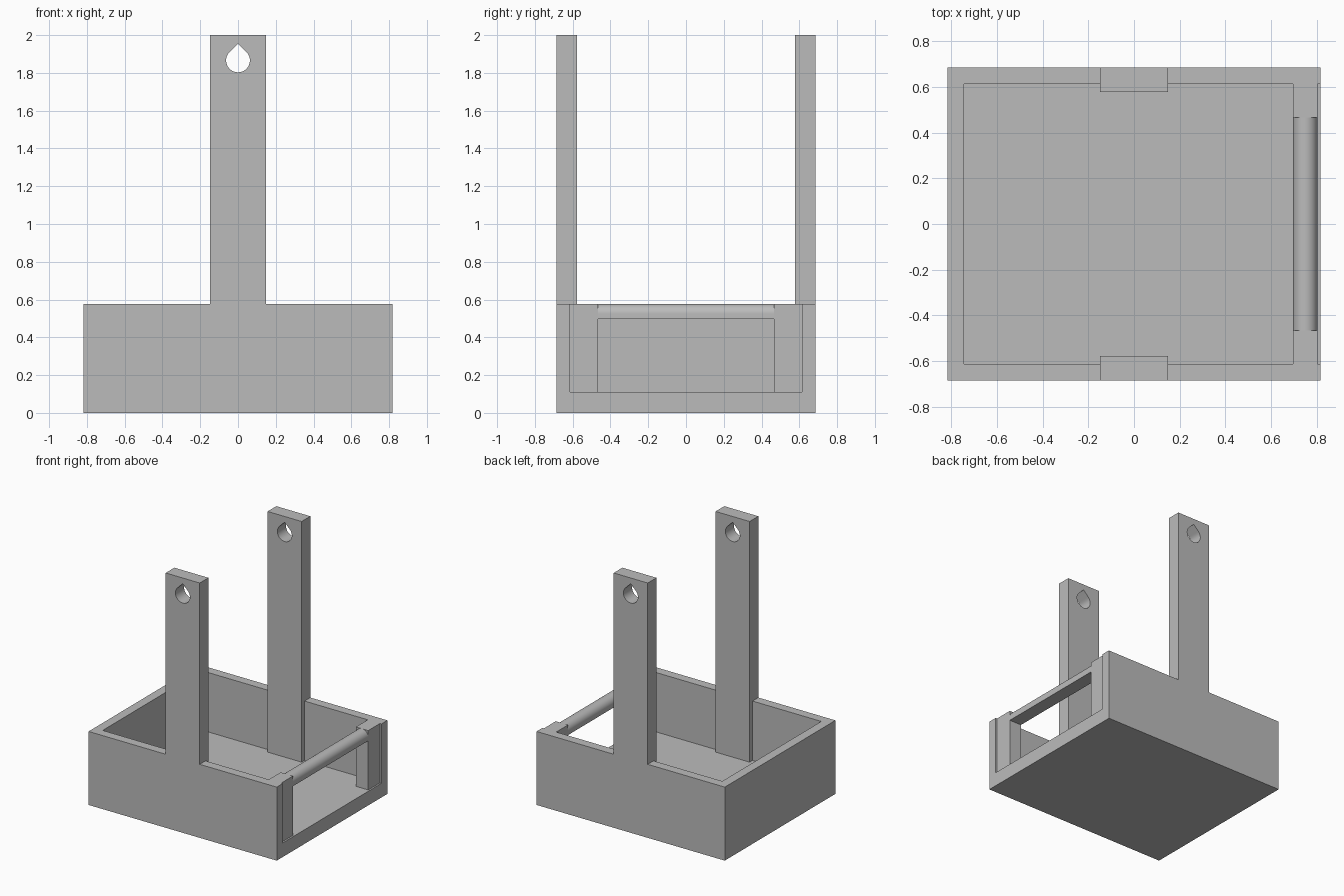
import bpy
import bmesh
import math
from mathutils import Vector

if "Cube" in bpy.data.objects:
    bpy.data.objects.remove(bpy.data.objects["Cube"])

# Main dimensions
HALF_X, HALF_Y = 0.817, 0.686
RIM, FLOOR, TOP = 0.577, 0.111, 2.0
ARM_HALF, ARM_INNER = 0.148, 0.578
WALL_INNER = 0.614
IN_LEFT, IN_RIGHT, POST_OUT = -0.745, 0.697, 0.804
GAP, BAR_BOTTOM = 0.467, 0.497
ABOVE = TOP + 0.2

grey = bpy.data.materials.new("plain grey")
grey.use_nodes = True
colour = (0.5, 0.5, 0.5, 1)
grey.diffuse_color = colour
grey.node_tree.nodes["Principled BSDF"].inputs["Base Color"].default_value = colour


def prism(name, points, axis, start, end):
    """Extrude a 2D outline (x,z along y, or x,y along z) from start to end."""
    place = (lambda a, b: (a, start, b)) if axis == "y" else (lambda a, b: (a, b, start))
    shift = Vector((0, end - start, 0) if axis == "y" else (0, 0, end - start))
    bm = bmesh.new()
    face = bm.faces.new([bm.verts.new(place(a, b)) for a, b in points])
    extruded = bmesh.ops.extrude_face_region(bm, geom=[face], use_keep_orig=True)["geom"]
    bmesh.ops.translate(bm, vec=shift,
                        verts=[v for v in extruded if isinstance(v, bmesh.types.BMVert)])
    bmesh.ops.recalc_face_normals(bm, faces=bm.faces)
    mesh = bpy.data.meshes.new(name)
    bm.to_mesh(mesh)
    bm.free()
    mesh.materials.append(grey)
    obj = bpy.data.objects.new(name, mesh)
    bpy.context.collection.objects.link(obj)
    return obj


def activate(obj):
    bpy.ops.object.select_all(action="DESELECT")
    obj.select_set(True)
    bpy.context.view_layer.objects.active = obj


def carve(body, cutter):
    cutter.hide_render = True
    mod = body.modifiers.new("cut", "BOOLEAN")
    mod.operation, mod.solver, mod.object = "DIFFERENCE", "EXACT", cutter
    activate(body)
    bpy.ops.object.modifier_apply(modifier=mod.name)
    bpy.data.objects.remove(cutter)


def rect(a0, a1, b0, b1):
    return [(a0, b0), (a1, b0), (a1, b1), (a0, b1)]


def arc(cx, cz, radius, first, last, steps):
    angles = [math.radians(first + (last - first) * i / steps) for i in range(steps + 1)]
    return [(cx + radius * math.cos(t), cz + radius * math.sin(t)) for t in angles]


# Tray and arms: a T-shaped block through the full depth
half = [(HALF_X, 0), (HALF_X, RIM), (ARM_HALF, RIM), (ARM_HALF, TOP)]
tray = prism("tray_with_arms", half + [(-x, z) for x, z in reversed(half)],
             "y", -HALF_Y, HALF_Y)

# Cavity, leaving the inner ribs of both arms
side = [(IN_RIGHT, WALL_INNER), (ARM_HALF, WALL_INNER), (ARM_HALF, ARM_INNER),
        (-ARM_HALF, ARM_INNER), (-ARM_HALF, WALL_INNER), (IN_LEFT, WALL_INNER)]
carve(tray, prism("cavity_cutter", side + [(x, -y) for x, y in reversed(side)],
                  "z", FLOOR, ABOVE))

# Open left side and the shallow recess around its posts
carve(tray, prism("opening_cutter", rect(0.6, 1, -GAP, GAP), "z", FLOOR, ABOVE))
carve(tray, prism("recess_cutter", rect(POST_OUT, 1, -WALL_INNER, WALL_INNER),
                  "z", FLOOR, ABOVE))

# Teardrop holes through both arms
hole_z, hole_r = 1.866, 0.063
drop = arc(0, hole_z, hole_r, 135, 405, 36) + [(0, hole_z + hole_r * math.sqrt(2))]
carve(tray, prism("hole_cutter", drop, "y", -1, 1))

# Handle bar: flat underside, rounded top
bar_r = (POST_OUT - IN_RIGHT) / 2
bar_x = (POST_OUT + IN_RIGHT) / 2
outline = [(IN_RIGHT, BAR_BOTTOM), (POST_OUT, BAR_BOTTOM)]
bar = prism("handle_bar", outline + arc(bar_x, RIM - bar_r, bar_r, 0, 180, 24),
            "y", -GAP, GAP)

for part in (tray, bar):
    activate(part)
    bpy.ops.object.shade_smooth_by_angle(angle=math.radians(30))
